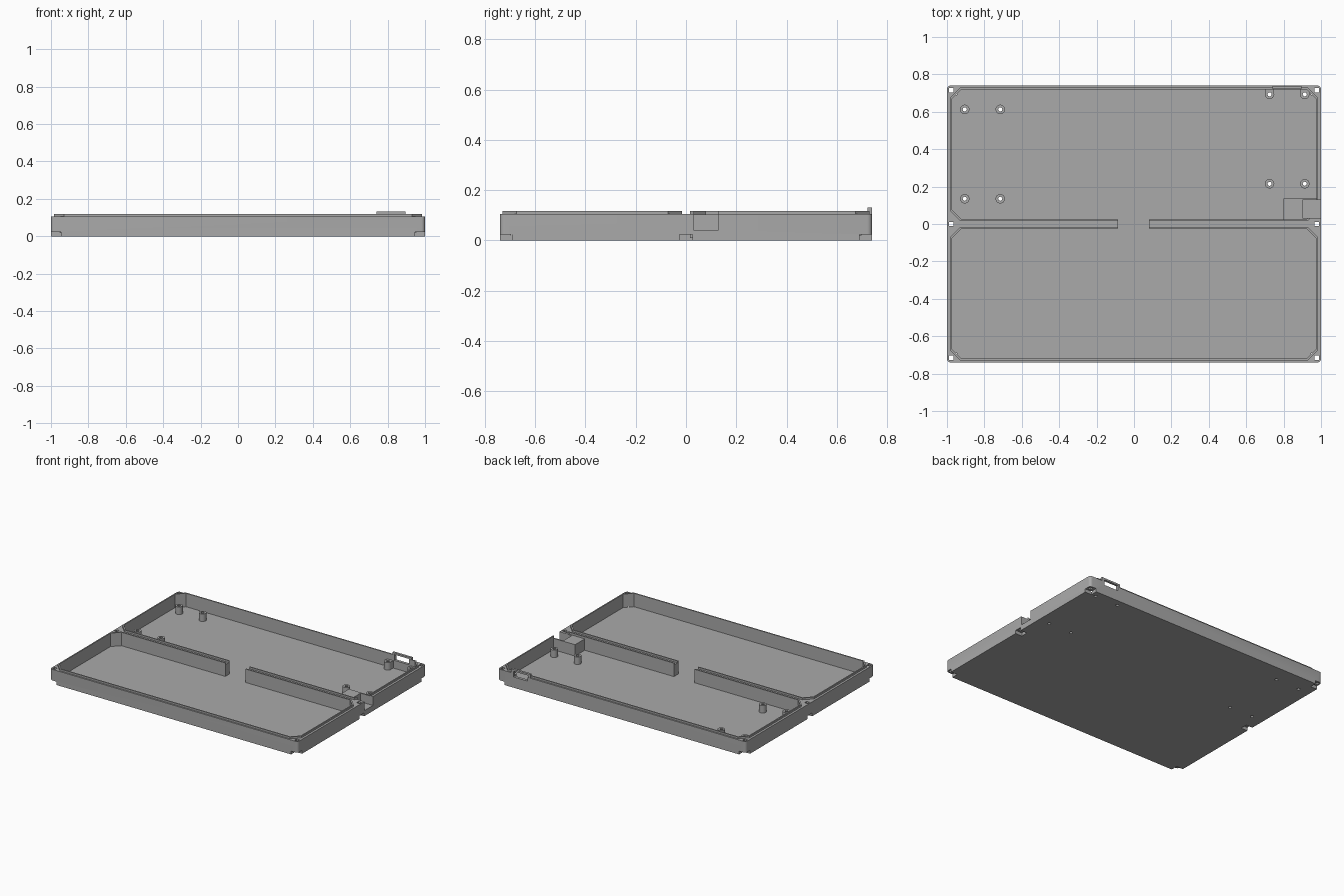
import bpy, bmesh, math

cube = bpy.data.objects.get("Cube")
if cube:
    bpy.data.objects.remove(cube, do_unlink=True)

grey = bpy.data.materials.new("plain grey")
grey.use_nodes = True
COLOUR = (0.4, 0.4, 0.4, 1)
grey.diffuse_color = COLOUR
grey.node_tree.nodes["Principled BSDF"].inputs["Base Color"].default_value = COLOUR

TOP, LIP, FLOOR = 0.105, 0.118, 0.02


def prism(name, points, z0, z1):
    """Extrude an outline from z0 to z1."""
    bm = bmesh.new()
    face = bm.faces.new([bm.verts.new((x, y, z0)) for x, y in points])
    ext = bmesh.ops.extrude_face_region(bm, geom=[face])
    for v in ext["geom"]:
        if isinstance(v, bmesh.types.BMVert):
            v.co.z = z1
    bmesh.ops.recalc_face_normals(bm, faces=bm.faces)
    mesh = bpy.data.meshes.new(name)
    bm.to_mesh(mesh)
    bm.free()
    mesh.materials.append(grey)
    ob = bpy.data.objects.new(name, mesh)
    bpy.context.collection.objects.link(ob)
    return ob


def box(name, x0, x1, y0, y1, z0, z1):
    return prism(name, [(x0, y0), (x1, y0), (x1, y1), (x0, y1)], z0, z1)


def cylinder(name, x, y, r, z0, z1, n=24):
    ring = [(x + r * math.cos(math.tau * i / n), y + r * math.sin(math.tau * i / n)) for i in range(n)]
    return prism(name, ring, z0, z1)


def corner_rect(x0, x1, y0, y1, r, steps):
    """Rectangle with rounded corners, or chamfered ones when steps is 1."""
    pts = []
    centres = [(x1 - r, y1 - r), (x0 + r, y1 - r), (x0 + r, y0 + r), (x1 - r, y0 + r)]
    for q, (cx, cy) in enumerate(centres):
        for i in range(steps + 1):
            a = math.pi / 2 * (q + i / steps)
            pts.append((cx + r * math.cos(a), cy + r * math.sin(a)))
    return pts


def combine(target, tool, op):
    mod = target.modifiers.new(op, "BOOLEAN")
    mod.operation, mod.solver, mod.object = op, "EXACT", tool
    bpy.context.view_layer.objects.active = target
    bpy.ops.object.modifier_apply(modifier=mod.name)
    bpy.data.objects.remove(tool, do_unlink=True)


def cut(target, tool):
    combine(target, tool, "DIFFERENCE")


def add(target, tool):
    combine(target, tool, "UNION")


# Tray body with a raised lip around each compartment
tray = prism("tray", corner_rect(-1, 1, -0.74, 0.74, 0.02, 5), 0, TOP)
bays = [(-0.72, -0.025), (0.025, 0.72)]
for y0, y1 in bays:
    add(tray, prism("lip", corner_rect(-0.984, 0.984, y0 - 0.009, y1 + 0.009, 0.055, 1), 0.05, LIP))
for y0, y1 in bays:
    cut(tray, prism("bay", corner_rect(-0.975, 0.975, y0, y1, 0.052, 1), FLOOR, 0.3))

# Opening in the middle divider
cut(tray, box("divider_gap", -0.085, 0.08, -0.04, 0.04, FLOOR, 0.3))

# Screw holes and underside pockets at corners and side middles
for x in (-0.978, 0.978):
    for y in (-0.716, 0, 0.716):
        s = math.copysign(1, x)
        xs = sorted((s * 0.947, s * 1.1))
        if y:
            ys = sorted((math.copysign(0.69, y), math.copysign(0.9, y)))
        else:
            ys = (-0.026, 0.026)
        cut(tray, box("pocket", *xs, *ys, -0.1, 0.024))
        cut(tray, box("hole", x - 0.012, x + 0.012, y - 0.012, y + 0.012, -0.1, 0.3))

# Side socket: block, thin wall and floor, with a slot through the outer wall
add(tray, box("socket_block", 0.8, 0.985, 0.015, 0.137, 0.01, TOP - 0.002))
cut(tray, box("socket_slot", 0.9, 1.1, 0.032, 0.128, 0.04, 0.3))

# Port frame on the back wall
add(tray, box("port_frame", 0.74, 0.895, 0.722, 0.739, 0.06, 0.132))
cut(tray, box("port_opening", 0.76, 0.875, 0.6, 0.9, 0.078, 0.119))

# Standoffs with through holes; the two by the back wall are tied to it
for xs, ys in (((-0.905, -0.715), (0.135, 0.613)), ((0.725, 0.913), (0.215, 0.693))):
    for x in xs:
        for y in ys:
            add(tray, cylinder("standoff", x, y, 0.025, 0.01, 0.075))
            if y > 0.65:
                add(tray, box("standoff_rib", x - 0.0245, x + 0.0245, y, 0.73, 0.012, 0.074))
            cut(tray, cylinder("standoff_hole", x, y, 0.011, -0.1, 0.2, 16))

# Crisp edges, smooth curves
tray.select_set(True)
bpy.context.view_layer.objects.active = tray
bpy.ops.object.shade_smooth_by_angle(angle=math.radians(30))
